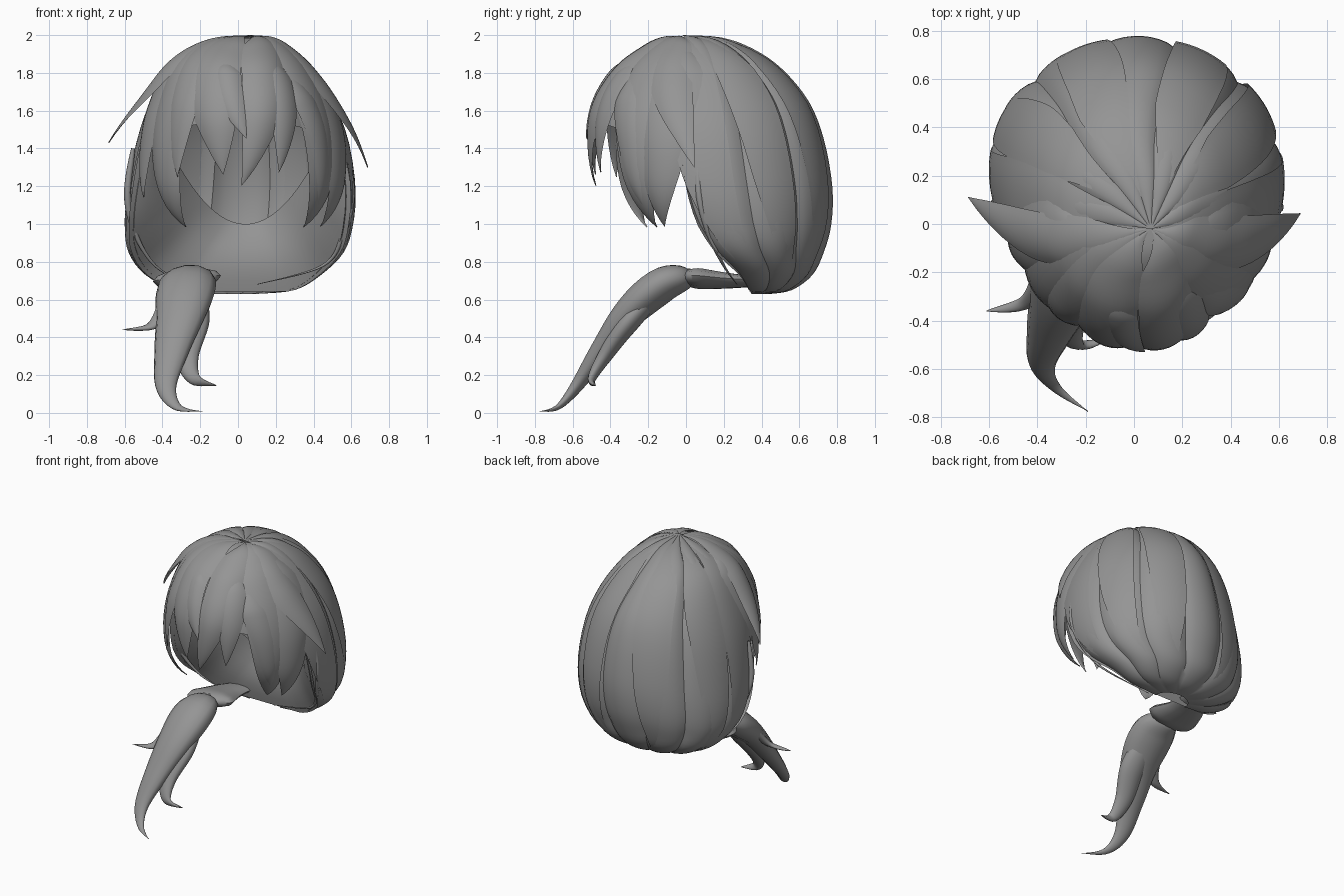
import bpy, math
from mathutils import Vector

if "Cube" in bpy.data.objects:
    bpy.data.objects.remove(bpy.data.objects["Cube"])

# Head form rows from crown to nape: z, x left, x right, y front, y back
ROWS = [(2, .07, .07, -.02, -.02), (1.987, -.1, .19, -.13, .19), (1.925, -.26, .29, -.24, .36),
        (1.82, -.37, .39, -.37, .51), (1.65, -.46, .5, -.48, .65), (1.45, -.53, .58, -.52, .73),
        (1.2, -.58, .62, -.5, .775), (1, -.6, .61, -.4, .77), (.85, -.58, .56, -.25, .73),
        (.73, -.49, .44, -.02, .67), (.65, -.33, .3, .14, .56), (.63, -.15, .1, .25, .45)]
CENTRE = Vector((0, .12, 1.3))

# Dark grey for every part
HAIR = bpy.data.materials.new("dark_grey_hair")
HAIR.diffuse_color = (.3, .3, .3, 1)
HAIR.use_nodes = True
HAIR.node_tree.nodes["Principled BSDF"].inputs["Base Color"].default_value = HAIR.diffuse_color


def sample(pts, t):
    """Smooth interpolation through a list of tuples, t in point units."""
    i = max(0, min(int(t), len(pts) - 2))
    f = t - i
    a, b, c, d = [pts[max(0, min(k, len(pts) - 1))] for k in (i - 1, i, i + 1, i + 2)]
    return [q + .5 * f * (r - p + f * (2 * p - 5 * q + 4 * r - s + f * (3 * (q - r) + s - p)))
            for p, q, r, s in zip(a, b, c, d)]


def head(deg, v, lift=0):
    """Point on the head form; 0 degrees is the front, 90 is +x."""
    z, xl, xr, yf, yb = sample(ROWS, v)
    ym = yf + .54 * (yb - yf)
    s, c = math.sin(math.radians(deg)), math.cos(math.radians(deg))
    p = Vector(((xl + xr) / 2 + (xr - xl) / 2 * s,
                ym - c * ((ym - yf) if c > 0 else (yb - ym)), z))
    return p + (p - CENTRE).normalized() * lift


def edge(v):
    """Angle of the front edge of the back hair."""
    return 74 + max(0, v - 7) * 2.5


def grid(name, rows, closed=False, caps=False, angle=40):
    """Skin equal-length rows of points."""
    n = len(rows[0])
    faces = [(r * n + k, r * n + (k + 1) % n, (r + 1) * n + (k + 1) % n, (r + 1) * n + k)
             for r in range(len(rows) - 1) for k in range(n if closed else n - 1)]
    if caps:
        faces += [tuple(range(n))[::-1], tuple(range((len(rows) - 1) * n, len(rows) * n))]
    me = bpy.data.meshes.new(name)
    me.from_pydata([tuple(p) for r in rows for p in r], [], faces)
    me.materials.append(HAIR)
    ob = bpy.data.objects.new(name, me)
    bpy.context.collection.objects.link(ob)
    bpy.ops.object.select_all(action='DESELECT')
    ob.select_set(True)
    bpy.context.view_layer.objects.active = ob
    bpy.ops.object.mode_set(mode='EDIT')
    bpy.ops.mesh.select_all(action='SELECT')
    bpy.ops.mesh.remove_doubles(threshold=.0005)
    bpy.ops.mesh.normals_make_consistent(inside=False)
    bpy.ops.object.mode_set(mode='OBJECT')
    bpy.ops.object.shade_smooth_by_angle(angle=math.radians(angle))


def lock(name, a0, a1, a2, v0, v1, width, lift, bulge=.026, steps=28):
    """Lock pointed at both ends: angle bends a0-a1-a2, row runs v0-v1, tip is lifted."""
    rows = []
    us = [k / 4 for k in range(-4, 5)]
    for i in range(steps + 1):
        t = i / steps
        a = a0 * (1 - t) ** 2 + 2 * a1 * t * (1 - t) + a2 * t * t
        v = v0 + (v1 - v0) * t
        w = width * (1 + .6 * (1 - t) ** 2) * (1 - t ** 3) * min(1, t * 3.5) ** .6
        h = bulge * min(1, w / 12) * min(1, v / 3)
        up = lift * t ** 4 - .008 * (1 - min(1, t * 4))
        rows.append([head(a + u * w, v, up + h * (1 - u * u)) for u in us] +
                    [head(a + u * w, v, up - .006 * (1 - u * u)) for u in us[-2:0:-1]])
    grid(name, rows, closed=True)


def tube(name, path, width, start=.4, flat=.6, taper=.9, sides=12, steps=32):
    """Flattened strand that swells from its start and tapers to a point."""
    rows = []
    last = len(path) - 1
    for i in range(steps + 1):
        t = i / steps
        p = Vector(sample(path, t * last))
        tan = (Vector(sample(path, min(t + .03, 1) * last)) -
               Vector(sample(path, max(t - .03, 0) * last))).normalized()
        ref = Vector((1, -.15, .1))
        side = (ref - tan * tan.dot(ref)).normalized()
        w = width * (start + (1 - start) * math.sin(min(1, t / .3) * math.pi / 2)) * (1 - t) ** taper
        w = max(w, .002)
        rows.append([p + side * w * math.cos(k * math.tau / sides) +
                     tan.cross(side) * w * flat * math.sin(k * math.tau / sides) for k in range(sides)])
    grid(name, rows, closed=True, caps=True, angle=60)


# Back hair: scalloped shell from the crown round to the underside
LOBES, PER = 7, 9
shell = []
for r in range(45):
    v, row = r / 4, []
    for k in range(LOBES * PER + 1):
        s = k / (LOBES * PER)
        groove = 1 - abs(math.sin(s * LOBES * math.pi)) ** .7
        fade = min(1, v / 3) * max(0, min(1, (11 - v) / 3))
        row.append(head(edge(v) + (360 - 2 * edge(v)) * s, v, -.03 * groove * fade))
    shell.append(row)
grid("back_hair", shell, angle=35)

# Front cap under the fringe, reaching lower at the temples
grid("front_cap", [[head(a, (4.5 + 1.1 * (a / 85) ** 2) * r / 20, -.012) for a in range(-84, 85, 7)]
                   for r in range(21)])

# Nape lining from the shell edge in to the U-shaped neck opening
lining = []
for j in range(7):
    f, row = j / 6, []
    for i in range(-20, 21):
        s = i / 20
        v = 5 + 5.6 * (1 - max(abs(s), .2) ** 1.6)
        # the bottom is bridged straight between both sides
        outer = head(-edge(v), v).lerp(head(edge(v), v), max(0, min(1, (s / .2 + 1) / 2)))
        inner = Vector((.04 + .41 * s, .38 - .26 * s * s, 1 + .42 * s * s))
        row.append(outer.lerp(inner, f) - Vector((0, .04 * math.sin(f * math.pi), 0)))
    lining.append(row)
grid("nape_lining", lining)

# Fringe, temple and flick locks
for spec in (("fringe_centre", 30, 26, 0, .1, 6, 19, -.02),
             ("fringe_left", -30, -26, -10, .1, 5.75, 24, -.02),
             ("fringe_left_tip", -14, -12, 2, 2.5, 5, 10, .01),
             ("fringe_right_tip", 30, 28, 20, 2.5, 5.7, 10, -.02),
             ("fringe_outer_left", -48, -45, -36, .1, 5.8, 18, -.01),
             ("temple_right", 48, 62, 42, .1, 7.4, 19, -.08),
             ("temple_right_rear", 68, 76, 52, 1.5, 7.25, 15, -.05),
             ("temple_right_front", 40, 52, 46, 3, 6.6, 9, -.04),
             ("temple_left", -52, -68, -32, .1, 7.4, 18, -.08),
             ("temple_left_rear", -70, -76, -62, 1.5, 6.3, 15, -.02),
             ("flick_right", 56, 64, 80, .1, 5.6, 15, .09),
             ("flick_left", -56, -64, -86, .1, 5.2, 15, .15)):
    lock(*spec)

# Long locks over the sides and back, sweeping under toward the tie
for i, (angle, bend) in enumerate(((84, 10), (118, 10), (158, -6), (208, -8), (246, 8), (276, -8))):
    lock("long_lock_%d" % (i + 1), angle - 12, angle, angle + bend, .2, 10, 13, -.012, bulge=.004)

# Loose thin strands at both lower edges, running in to the nape
for side, x, end in (("right", .6, .1), ("left", -.585, -.27)):
    tube("loose_strand_" + side, [(x * .95, .06, 1.4), (x, .07, 1.15), (x * .93, .12, .95),
                                  (x * .75, .2, .78), (end, .27, .68)], .025, flat=1)

# Gathered hair widening from the tie into the back hair
tube("gather", [(-.27, -.02, .72), (-.27, .08, .71), (-.25, .24, .7), (-.18, .42, .7), (-.05, .6, .74)],
     .24, start=.3, flat=.3)

# Ruffled hair tie
grid("hair_tie", [[Vector((-.27 + .085 * (1.1 - j * j * .06) * math.cos(k * math.tau / 28),
                           .015 * j + .012 * (-1) ** k,
                           .722 + .04 * (1.1 - j * j * .06) * math.sin(k * math.tau / 28)))
                   for k in range(28)] for j in (-2, -1, 0, 1, 2)], closed=True)

# Ponytail body and its curling ends
tube("ponytail", [(-.27, .02, .715), (-.27, -.12, .68), (-.3, -.3, .53), (-.35, -.45, .33),
                  (-.38, -.58, .14), (-.32, -.68, .03), (-.19, -.775, .008)], .235, start=.33, taper=1.3)
tube("ponytail_curl", [(-.25, -.14, .65), (-.24, -.3, .48), (-.27, -.43, .3),
                       (-.23, -.5, .18), (-.115, -.48, .145)], .12)
tube("ponytail_flick", [(-.34, -.12, .66), (-.38, -.25, .56), (-.46, -.33, .46), (-.61, -.36, .44)], .08)
